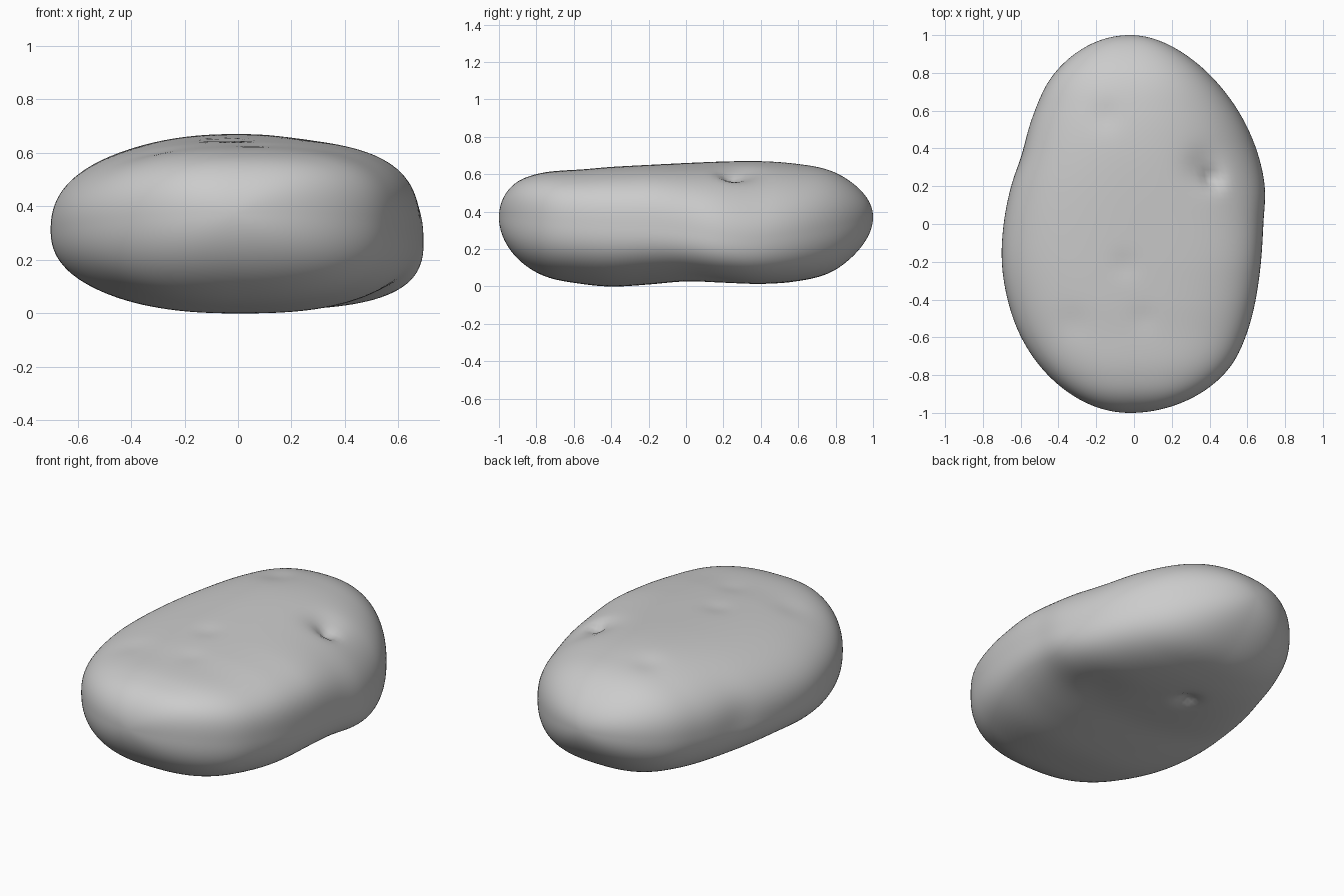
import bpy, bmesh, math
from mathutils import Vector, Matrix

cube = bpy.data.objects.get("Cube")
if cube:
    bpy.data.objects.remove(cube, do_unlink=True)

# Radius factors from the front end to the back end
LEFT = [.74, .75, .745, .73, .714, .69, .665, .645, .655, .69, .70]
RIGHT = [.83, .795, .738, .703, .686, .685, .706, .705, .69, .66, .62]
TOP = [.50, .42, .365, .349, .345, .35, .363, .382, .404, .432, .42]
BASE = [.50, .455, .39, .349, .308, .283, .298, .333, .378, .43, .43]

# Dents: centre, width, depth
DENTS = [
    ((.41, .24, .57), .05, .05),
    ((.37, .29, .60), .10, .025),
    ((-.15, .57, .65), .08, .010),
    ((-.05, -.22, .65), .07, .008),
    ((-.32, -.52, .60), .09, .006),
    ((.05, -.50, .63), .07, .005),
    ((-.06, .37, .02), .06, .035),
    ((.37, .14, .05), .14, .012),
    ((-.62, .36, .36), .12, .008),
]


def sample(table, y):
    """Smooth interpolation along the length."""
    f = min(max((y + 1) * 5, 0), 9.9999)
    i = int(f)
    t = f - i
    a, b, c, d = (table[min(max(i + k, 0), 10)] for k in (-1, 0, 1, 2))
    return b + .5 * t * (c - a + t * (2*a - 5*b + 4*c - d + t * (3*(b - c) + d - a)))


def shape(p):
    """Map a point of a unit sphere to the lopsided, flattened body."""
    y = p.y
    span = math.hypot(p.x, p.z)
    if span < 1e-5:
        return Vector((-.02, y, .37))
    c, s = p.x / span, p.z / span
    t = min(max((y + .25) / .7, 0), 1)
    back = t * t * (3 - 2 * t)
    # Squarer front right, rounder and lower back right
    if c > 0:
        power = 3 - .7 * back if s > 0 else 2.6 - .1 * back
    else:
        power = 2.35
    r = span * (abs(c) ** power + abs(s) ** power) ** (-1 / power)
    x = r * c * sample(RIGHT if c > 0 else LEFT, y)
    tall = sample(TOP if s > 0 else BASE, y)
    sag = .16 * back * max(x, 0) ** 2
    return Vector((x - .02 * y ** 6, y, .31 + .06 * y * y + r * s * tall - sag))


# Stone body
bm = bmesh.new()
bmesh.ops.create_uvsphere(bm, u_segments=144, v_segments=96, radius=1,
                          matrix=Matrix.Rotation(math.pi / 2, 4, 'X'))
for v in bm.verts:
    v.co = shape(v.co)
bmesh.ops.recalc_face_normals(bm, faces=bm.faces)
bm.normal_update()

# Surface dents
moves = []
for v in bm.verts:
    depth = sum(d * math.exp(-((v.co - Vector(c)).length / w) ** 2) for c, w, d in DENTS)
    moves.append(v.normal * -depth)
for v, move in zip(bm.verts, moves):
    v.co += move

mesh = bpy.data.meshes.new("stone_body")
bm.to_mesh(mesh)
bm.free()
stone = bpy.data.objects.new("stone_body", mesh)
bpy.context.collection.objects.link(stone)
mesh.shade_smooth()

# Grey stone colour
grey = bpy.data.materials.new("stone_grey")
grey.use_nodes = True
colour = (.6, .6, .6, 1)
grey.diffuse_color = colour
grey.node_tree.nodes["Principled BSDF"].inputs["Base Color"].default_value = colour
mesh.materials.append(grey)
